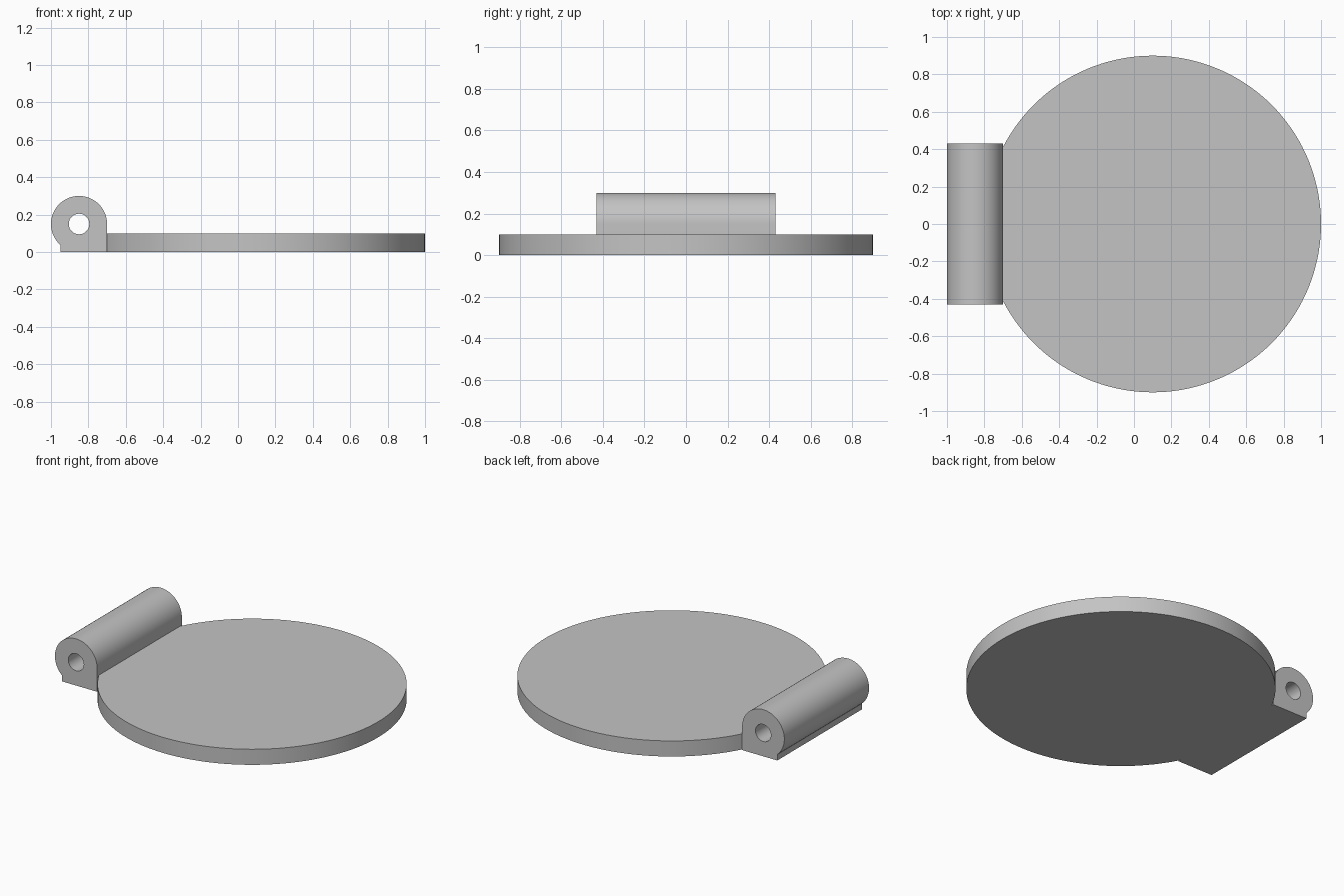
import bpy
import bmesh
from math import pi, sin, cos, acos
from mathutils import Vector

if "Cube" in bpy.data.objects:
    bpy.data.objects.remove(bpy.data.objects["Cube"])

grey = bpy.data.materials.new("plain grey")
grey.use_nodes = True
grey.diffuse_color = (0.55, 0.55, 0.55, 1)
grey.node_tree.nodes["Principled BSDF"].inputs["Base Color"].default_value = grey.diffuse_color


def arc(cx, cy, r, start, end, steps):
    """Points along an arc, both ends included."""
    angles = [start + (end - start) * i / steps for i in range(steps + 1)]
    return [(cx + r * cos(a), cy + r * sin(a)) for a in angles]


def prism(name, points, direction):
    """Extrude a closed outline of 3D points into a solid."""
    bm = bmesh.new()
    face = bm.faces.new([bm.verts.new(p) for p in points])
    new = bmesh.ops.extrude_face_region(bm, geom=[face])["geom"]
    verts = [v for v in new if isinstance(v, bmesh.types.BMVert)]
    bmesh.ops.translate(bm, verts=verts, vec=Vector(direction))
    bmesh.ops.recalc_face_normals(bm, faces=bm.faces)
    mesh = bpy.data.meshes.new(name)
    bm.to_mesh(mesh)
    bm.free()
    mesh.materials.append(grey)
    obj = bpy.data.objects.new(name, mesh)
    bpy.context.collection.objects.link(obj)
    return obj


def combine(target, tool, operation):
    """Apply a boolean and discard the tool."""
    mod = target.modifiers.new("combine", 'BOOLEAN')
    mod.operation, mod.object, mod.solver = operation, tool, 'EXACT'
    bpy.context.view_layer.objects.active = target
    bpy.ops.object.modifier_apply(modifier=mod.name)
    bpy.data.objects.remove(tool)


HX, HZ, HR, HALF = -0.85, 0.15, 0.15, 0.43

# Round plate
rim = arc(0.1, 0, 0.9, 0, 2 * pi, 144)[:-1]
plate = prism("round_plate_with_hinge", [(x, y, 0) for x, y in rim], (0, 0, 0.1))

# Hinge barrel on its square foot
profile = arc(HX, HZ, HR, 0, 2 * pi - acos(-0.1 / HR), 56) + [(-0.95, 0), (-0.7, 0)]
barrel = prism("hinge_barrel", [(x, -HALF, z) for x, z in profile], (0, 2 * HALF, 0))

# Pin hole through the barrel
hole = arc(HX, HZ, 0.055, 0, 2 * pi, 40)[:-1]
bore = prism("pin_hole", [(x, -0.5, z) for x, z in hole], (0, 1, 0))

combine(plate, barrel, 'UNION')
combine(plate, bore, 'DIFFERENCE')

bpy.ops.object.select_all(action='DESELECT')
plate.select_set(True)
bpy.context.view_layer.objects.active = plate
bpy.ops.object.shade_smooth_by_angle(angle=pi / 6)
